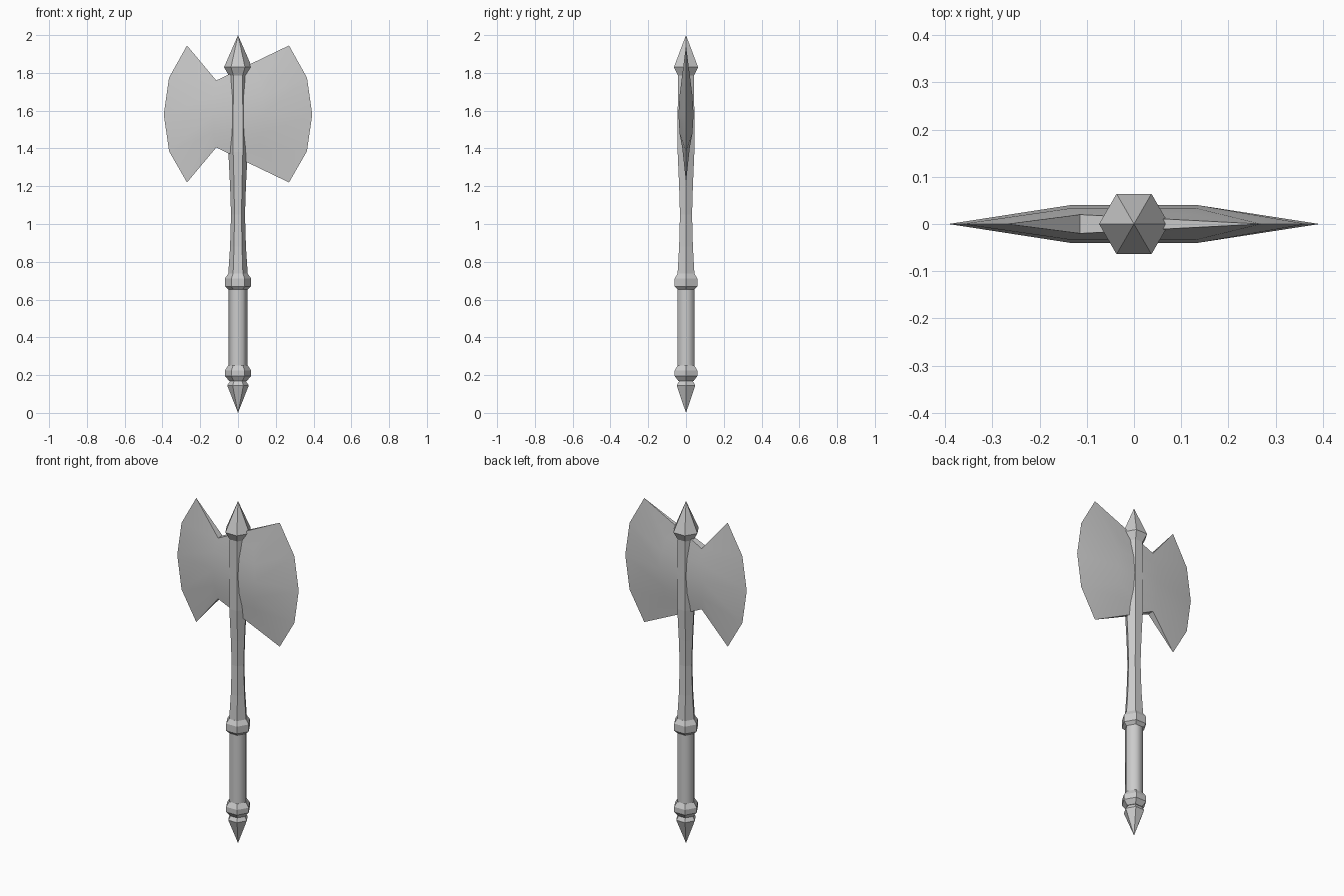
import bpy, bmesh, math

if "Cube" in bpy.data.objects:
    bpy.data.objects.remove(bpy.data.objects["Cube"])


def finish(name, bm, angle):
    bmesh.ops.recalc_face_normals(bm, faces=bm.faces)
    me = bpy.data.meshes.new(name)
    bm.to_mesh(me)
    bm.free()
    ob = bpy.data.objects.new(name, me)
    bpy.context.collection.objects.link(ob)
    if angle:
        bpy.ops.object.select_all(action='DESELECT')
        ob.select_set(True)
        bpy.context.view_layer.objects.active = ob
        bpy.ops.object.shade_smooth_by_angle(angle=math.radians(angle))
    return ob


def lathe(name, profile, angle=0, sides=6):
    """Hexagonal turned part from (radius, z) pairs; radius 0 makes a point."""
    bm = bmesh.new()
    rings = []
    for r, z in profile:
        n = sides if r else 1
        rings.append([bm.verts.new((r * math.cos(math.tau * i / sides),
                                    r * math.sin(math.tau * i / sides), z)) for i in range(n)])
    for a, b in zip(rings, rings[1:]):
        for i in range(sides):
            j = (i + 1) % sides
            quad = [a[i % len(a)], a[j % len(a)], b[j % len(b)], b[i % len(b)]]
            bm.faces.new(list(dict.fromkeys(quad)))
    for ring in (rings[0], rings[-1]):
        if len(ring) > 1:
            bm.faces.new(ring)
    return finish(name, bm, angle)


# Handle parts, bottom to top
lathe("pommel_spike", [(0, 0), (.057, .145), (.042, .168), (.042, .18)])
lathe("lower_collar", [(.046, .168), (.069, .195), (.069, .225), (.051, .252)])
lathe("grip", [(.051, .245), (.051, .66)], 70)
lathe("upper_collar", [(.051, .653), (.069, .67), (.069, .712), (.052, .737)])
lathe("shaft", [(.052, .73), (.042, .88), (.037, 1.05), (.042, 1.2), (.051, 1.38),
                (.051, 1.58), (.048, 1.8)])
lathe("top_spike", [(.048, 1.785), (.074, 1.83), (0, 2)])

# Double blade: edge points (x, dz) and cheek points (x, half thickness, dz) about z = 1.58
EDGE = [(.27, -.36), (.365, -.195), (.393, 0), (.365, .195), (.27, .365)]
CHEEK = [(.115, .02, -.175), (.13, .034, -.10), (.135, .04, 0), (.13, .034, .10), (.115, .02, .18)]
bm = bmesh.new()
edge = {s: [bm.verts.new((s * x, 0, 1.58 + z)) for x, z in EDGE] for s in (-1, 1)}
cheek = {(s, t): [bm.verts.new((s * x, t * y, 1.58 + z)) for x, y, z in CHEEK]
         for s in (-1, 1) for t in (-1, 1)}
for t in (-1, 1):
    strips = [edge[-1], cheek[-1, t], cheek[1, t], edge[1]]
    for a, b in zip(strips, strips[1:]):
        for i in range(4):
            bm.faces.new((a[i], b[i], b[i + 1], a[i + 1]))
# Top and bottom closing faces fan out from the right-hand blade tips
for k in (0, 4):
    tip = edge[1][k]
    fl, fr, bl, br = (cheek[s, t][k] for t in (-1, 1) for s in (-1, 1))
    for tri in ((tip, fr, fl), (tip, fl, bl), (tip, bl, br), (fl, edge[-1][k], bl)):
        bm.faces.new(tri)
finish("double_blade", bm, 30)
